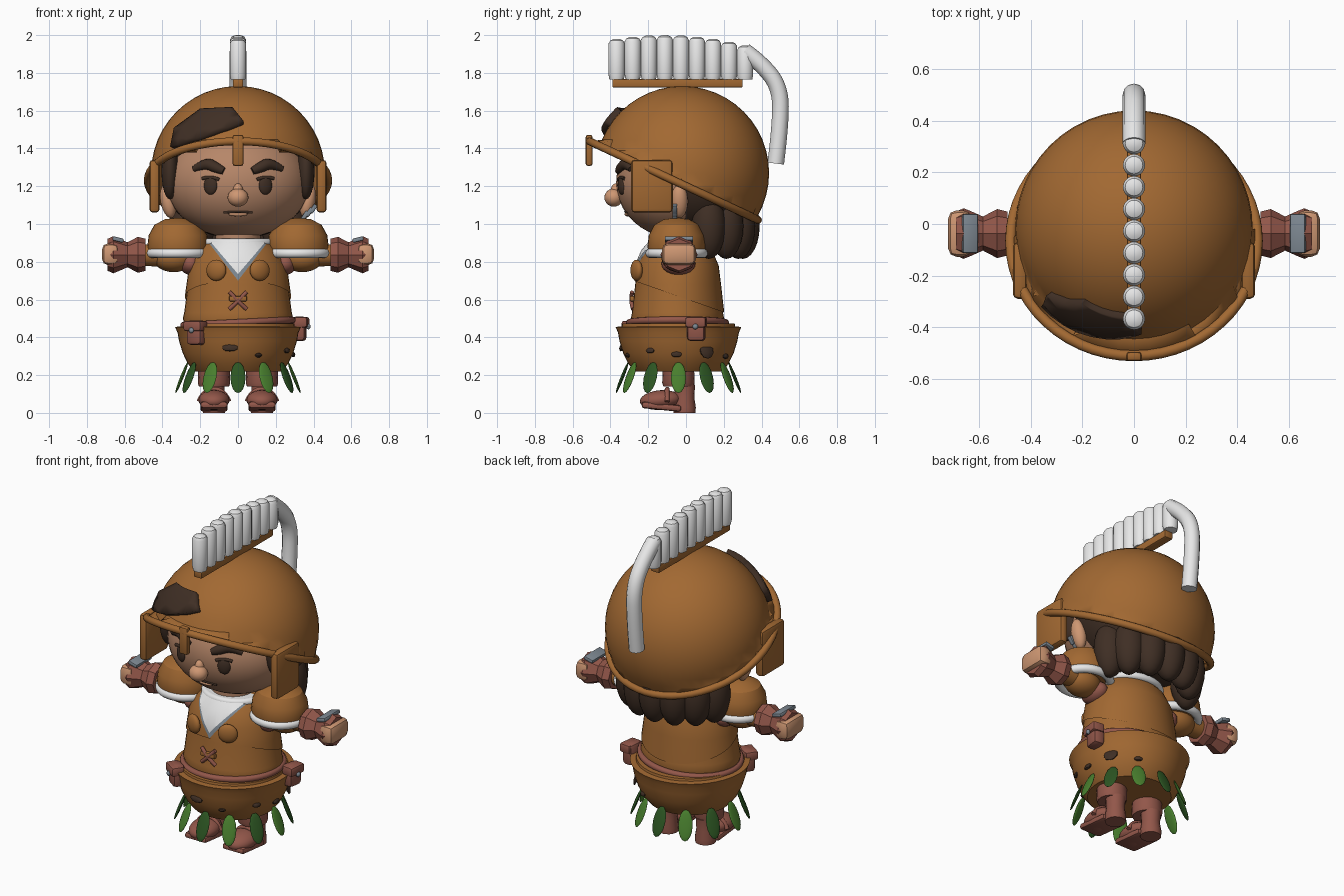
import bpy, bmesh, math
from mathutils import Vector, Matrix, Euler

if "Cube" in bpy.data.objects:
    bpy.data.objects.remove(bpy.data.objects["Cube"])


def material(name, r, g, b):
    m = bpy.data.materials.new(name)
    m.use_nodes = True
    m.diffuse_color = (r, g, b, 1)
    m.node_tree.nodes["Principled BSDF"].inputs["Base Color"].default_value = (r, g, b, 1)
    return m


BROWN = material("tan leather", .36, .14, .032)
DARK = material("dark brown", .05, .028, .018)
WHITE = material("white", .82, .82, .82)
SKIN = material("skin", .62, .31, .17)
FACE = material("face skin", .47, .24, .14)
MAROON = material("red leather", .29, .095, .068)
GREY = material("grey metal", .21, .25, .29)
GREEN = material("leaf green", .065, .21, .027)
DEEP = material("deep leaf green", .025, .09, .016)
parts = []


def add(name, bm, mat, loc=(0, 0, 0), rot=(0, 0, 0)):
    bmesh.ops.recalc_face_normals(bm, faces=bm.faces)
    me = bpy.data.meshes.new(name)
    bm.to_mesh(me)
    bm.free()
    me.materials.append(mat)
    ob = bpy.data.objects.new(name, me)
    ob.location, ob.rotation_euler = loc, rot
    bpy.context.collection.objects.link(ob)
    parts.append(ob)
    return ob


def ball_mesh(size, segs=24, loc=(0, 0, 0)):
    bm = bmesh.new()
    bmesh.ops.create_uvsphere(bm, u_segments=segs, v_segments=segs // 2, radius=1)
    bmesh.ops.scale(bm, vec=size, verts=bm.verts)
    bmesh.ops.translate(bm, vec=loc, verts=bm.verts)
    return bm


def ball(name, mat, loc, size, rot=(0, 0, 0), segs=24):
    return add(name, ball_mesh(size, segs), mat, loc, rot)


def box(name, mat, loc, size, rot=(0, 0, 0), bevel=.012):
    bm = bmesh.new()
    bmesh.ops.create_cube(bm, size=1)
    bmesh.ops.scale(bm, vec=size, verts=bm.verts)
    bmesh.ops.bevel(bm, geom=bm.edges[:], offset=bevel, segments=2, affect='EDGES', profile=.5)
    return add(name, bm, mat, loc, rot)


def lathe_mesh(profile, segs=40, sy=1.0, grow=0.0, loc=(0, 0, 0)):
    bm = bmesh.new()
    vs = [bm.verts.new((r + grow if r else 0, 0, z)) for r, z in profile]
    es = [bm.edges.new(p) for p in zip(vs, vs[1:])]
    bmesh.ops.spin(bm, geom=vs + es, cent=(0, 0, 0), axis=(0, 0, 1), angle=math.tau, steps=segs)
    bmesh.ops.remove_doubles(bm, verts=bm.verts, dist=.0001)
    bmesh.ops.scale(bm, vec=(1, sy, 1), verts=bm.verts)
    bmesh.ops.translate(bm, vec=loc, verts=bm.verts)
    return bm


def lathe(name, mat, profile, loc=(0, 0, 0), rot=(0, 0, 0), segs=40, sy=1.0):
    return add(name, lathe_mesh(profile, segs, sy), mat, loc, rot)


def tube(name, mat, pts, radius, radii=None, cyclic=False, kind='NURBS'):
    cu = bpy.data.curves.new(name, 'CURVE')
    cu.dimensions, cu.bevel_depth, cu.bevel_resolution = '3D', radius, 4
    cu.use_fill_caps = True
    sp = cu.splines.new(kind)
    sp.points.add(len(pts) - 1)
    for i, p in enumerate(pts):
        sp.points[i].co = (*p, 1)
        sp.points[i].radius = radii[i] if radii else 1
    sp.use_cyclic_u = cyclic
    sp.use_endpoint_u, sp.order_u = True, 3
    tmp = bpy.data.objects.new(name + "_path", cu)
    bpy.context.collection.objects.link(tmp)
    dg = bpy.context.evaluated_depsgraph_get()
    me = bpy.data.meshes.new_from_object(tmp.evaluated_get(dg))
    bpy.data.objects.remove(tmp)
    bm = bmesh.new()
    bm.from_mesh(me)
    bpy.data.meshes.remove(me)
    return add(name, bm, mat)


def cut(bm, co, no):
    bmesh.ops.bisect_plane(bm, geom=bm.verts[:] + bm.edges[:] + bm.faces[:],
                           plane_co=co, plane_no=no, clear_outer=True)


def front_window(bm, poly):
    # keep only the front part inside a convex counter-clockwise x-z outline
    cut(bm, (0, -.05, 0), (0, 1, 0))
    for (x, z), (x2, z2) in zip(poly, poly[1:] + poly[:1]):
        cut(bm, (x, 0, z), (z2 - z, 0, x - x2))
    return bm


def thicken(ob, t):
    mod = ob.modifiers.new("thickness", 'SOLIDIFY')
    mod.thickness, mod.offset = t, -1


# helmet: tilted cut dome flaring out to a rolled rim
C, D = Vector((0, -.065, 1.23)), Vector((0, .906, -.423))
bm = ball_mesh((.46, .46, .46), 48, (0, -.02, 1.27))
cut(bm, C, (0, -.423, -.906))
for v in bm.verts:
    if v.is_boundary:
        d = v.co - C
        v.co = C + d / math.hypot(d.x / .475, d.dot(D) / .492)
thicken(add("helmet_dome", bm, BROWN), .012)
ring = [math.tau * i / 56 for i in range(56)]
tube("helmet_rim", BROWN, [C + D * .492 * math.cos(a) + Vector((.478 * math.sin(a), 0, 0)) for a in ring],
     .021, cyclic=True, kind='POLY')
box("nose_guard", BROWN, (0, -.513, 1.39), (.058, .036, .165))
patch = front_window(ball_mesh((.482, .482, .482), 48, (0, -.035, 1.27)),
                     [(-.36, 1.41), (-.12, 1.49), (.03, 1.545), (-.03, 1.62), (-.2, 1.612), (-.34, 1.51)])
thicken(add("helmet_patch", patch, DARK), .07)
for s in (-1, 1):
    box("cheek_flap", BROWN, (s * .442, -.18, 1.2), (.055, .22, .28), bevel=.02)

# crest
box("crest_base", BROWN, (0, -.045, 1.745), (.055, .69, .045), bevel=.006)
for i in range(9):
    h = 2 - .0022 * (i - 3) ** 2
    lathe("crest_plume", WHITE, [(0, 1.765), (.038, 1.765), (.043, 1.79), (.043, h - .025),
                                 (.034, h - .009), (.018, h - .001), (0, h)], (0, -.367 + i * .085, 0), segs=20)
tube("crest_tail", WHITE, [(0, .31, 1.915), (0, .4, 1.85), (0, .5, 1.72), (0, .5, 1.52), (0, .475, 1.32)], .044)

# head, ears and hair
ball("head", FACE, (0, -.05, 1.22), (.38, .32, .295), segs=40)
ball("hair_cap", DARK, (0, .06, 1.27), (.405, .365, .35), segs=32)
for i in range(7):
    a = math.radians(-72 + i * 24)
    ball("hair_lock", DARK, (math.sin(a) * .29, .04 + math.cos(a) * .26, .99),
         (.09, .09, .175), (0, 0, -a))
for s in (-1, 1):
    ball("sideburn", DARK, (s * .36, -.14, 1.28), (.045, .08, .15))
    ball("ear", SKIN, (s * .37, -.035, 1.12), (.04, .045, .09), (0, s * .2, 0))
for k in range(3):
    box("earring", GREY, (.355 + k * .022, -.06, 1.045 + k * .018), (.022, .025, .05), (0, .6, 0), .004)


def on_face(x, z, out=0.0):
    return Vector((x, -.05 - out - .32 * math.sqrt(1 - (x / .38) ** 2 - ((z - 1.22) / .295) ** 2), z))


# face details
for s in (-1, 1):
    ball("eye", DARK, on_face(s * .145, 1.205, -.006), (.038, .018, .05), (0, 0, s * .4))
    tube("eyelid", DARK, [on_face(s * x, z) for x, z in ((.1, 1.235), (.145, 1.255), (.19, 1.24))], .009)
    tube("eyebrow", DARK, [on_face(s * x, z) for x, z in
                           ((.075, 1.28), (.11, 1.295), (.17, 1.325), (.235, 1.29))], .032, [.6, .9, 1, .5])
ball("nose", SKIN, (0, -.382, 1.14), (.055, .05, .048))
ball("nose_bridge", SKIN, (0, -.37, 1.17), (.028, .03, .045))
tube("mouth_line", DARK, [on_face(x, 1.068 - abs(x) * .1) for x in (-.075, -.03, .03, .075)], .006)
ball("lower_lip", SKIN, on_face(0, 1.052, -.004), (.05, .016, .012))

# tunic with open neck and shirt
TY = (0, -.045, 0)
TORSO = [(0, .47), (.283, .47), (.292, .5), (.285, .53), (.265, .68), (.25, .78), (.21, .86), (.15, .92), (0, .93)]
lathe("tunic", BROWN, TORSO, TY, sy=.845)
yoke = lathe_mesh(TORSO, 40, .845, .008, TY)
cut(yoke, (0, -.25, .69), (0, -.35, -1))
add("tunic_yoke", yoke, BROWN)
for name, mat, tip, half, grow in (("shirt_edge", GREY, .7, .185, .012), ("shirt_front", WHITE, .735, .175, .018)):
    add(name, front_window(lathe_mesh(TORSO, 64, .845, grow, TY), [(0, tip), (half, .94), (-half, .94)]), mat)
lathe("neck", FACE, [(0, .85), (.12, .85), (.12, .98), (0, .98)], TY)
tube("collar", WHITE, [(.17 * math.cos(a), -.03 + .15 * math.sin(a), .9) for a in ring], .022, cyclic=True, kind='POLY')
for s in (-1, 1):
    ball("chest_button", BROWN, (s * .115, -.262, .755), (.056, .026, .056), (0, 0, s * .4))
    tube("chest_lace", MAROON, [(s * .045, -.28, .55), (0, -.295, .59), (-s * .045, -.285, .64)], .011)
box("lace_bar", BROWN, (0, -.285, .605), (.095, .025, .028), bevel=.006)

# sleeves, cuffs and hands
for s in (-1, 1):
    SLEEVE = (s * .318, -.05, 0)
    lathe("shoulder_puff", BROWN, [(0, .84), (.152, .84), (.162, .88), (.155, .94), (.125, .995), (.07, 1.025), (0, 1.033)],
          SLEEVE, segs=32, sy=.95)
    tube("sleeve_hem", WHITE, [(s * .318 + .145 * math.cos(a), -.05 + .14 * math.sin(a), .845) for a in ring],
         .025, cyclic=True, kind='POLY')
    ball("under_sleeve", BROWN, (s * .34, -.04, .82), (.11, .09, .075))
    ball("armpit_strap", MAROON, (s * .25, -.04, .79), (.06, .09, .06))
    lathe("forearm", BROWN, [(0, .3), (.065, .3), (.055, .55), (0, .55)], (0, -.037, .835), (0, s * math.pi / 2, 0))
    lathe("cuff", MAROON, [(0, .49), (.085, .49), (.095, .53), (.066, .585), (.088, .635), (.098, .66), (.085, .69), (0, .69)],
          (0, -.037, .837), (0, s * math.pi / 2, 0), segs=8)
    box("cuff_plate", GREY, (s * .635, -.037, .918), (.06, .15, .022), (0, -s * .25, 0), .006)
    box("hand", SKIN, (s * .675, -.037, .84), (.09, .18, .115), bevel=.032)

# belt, skirt and pouches
lathe("belt", MAROON, [(0, .44), (.285, .44), (.29, .48), (.27, .5), (0, .5)], TY, sy=.86)
tube("sash", MAROON, [(.288 * math.cos(a), -.045 + .255 * math.sin(a), .478 + .014 * math.cos(a)) for a in ring],
     .018, cyclic=True, kind='POLY')
SKIRT = [(0, .22), (.232, .22), (.265, .26), (.292, .315), (.312, .38), (.32, .425), (.333, .455), (.3, .458), (.298, .472), (0, .472)]
lathe("skirt", BROWN, SKIRT, (0, -.04, 0), segs=48)
for x, y, z, yaw in ((-.22, -.275, .425, -.6), (.325, .055, .445, 1.45)):
    rot = (0, 0, yaw)
    out = Vector((math.sin(yaw), -math.cos(yaw), 0))
    p = Vector((x, y, z))
    box("pouch", MAROON, p, (.095, .07, .13), rot, .02)
    box("pouch_flap", MAROON, p + out * .01 + Vector((0, 0, .035)), (.11, .075, .055), rot, .012)
    ball("pouch_stud", GREY, p + out * .048 + Vector((0, 0, .012)), (.015, .012, .015), rot, 12)

# stains and leaves around the skirt
for deg, z, w, h in ((-8, .345, .045, .02), (22, .305, .02, .012), (60, .33, .025, .015),
                     (88, .31, .03, .016), (120, .33, .042, .045), (150, .3, .025, .015)):
    a, r = math.radians(deg), .288 + (z - .3) * .33
    ball("skirt_stain", DARK, (r * math.sin(a), -.04 - r * math.cos(a), z), (w, .012, h), (-.3, 0, a), 10)
for i in range(12):
    a = math.tau * i / 12
    ball("skirt_leaf", GREEN if i % 2 else DEEP, (.298 * math.sin(a), -.04 - .298 * math.cos(a), .187),
         (.04, .009, .088), (-.38, 0, a), 16)

# boots
for s in (-1, 1):
    x = s * .127
    lathe("boot_cuff", MAROON, [(0, .14), (.08, .14), (.086, .16), (.083, .23), (0, .23)], (x, -.04, 0), segs=16)
    lathe("boot_shaft", MAROON, [(0, 0), (.058, 0), (.06, .03), (.052, .08), (.056, .15), (0, .15)], (x, -.008, 0), segs=16)
    ball("boot_toe", MAROON, (x, -.135, .068), (.082, .11, .052), (.08, 0, 0))
    box("boot_sole", MAROON, (x, -.13, .033), (.145, .21, .035), (-.1, 0, 0), .014)
    tube("boot_strap", MAROON, [(x - .08, -.1, .06), (x - .05, -.1, .125), (x + .05, -.1, .125), (x + .08, -.1, .06)], .013)

# smooth shading with sharp corners
bpy.ops.object.select_all(action='DESELECT')
for ob in parts:
    ob.select_set(True)
bpy.context.view_layer.objects.active = parts[0]
bpy.ops.object.shade_smooth_by_angle(angle=math.radians(32))
